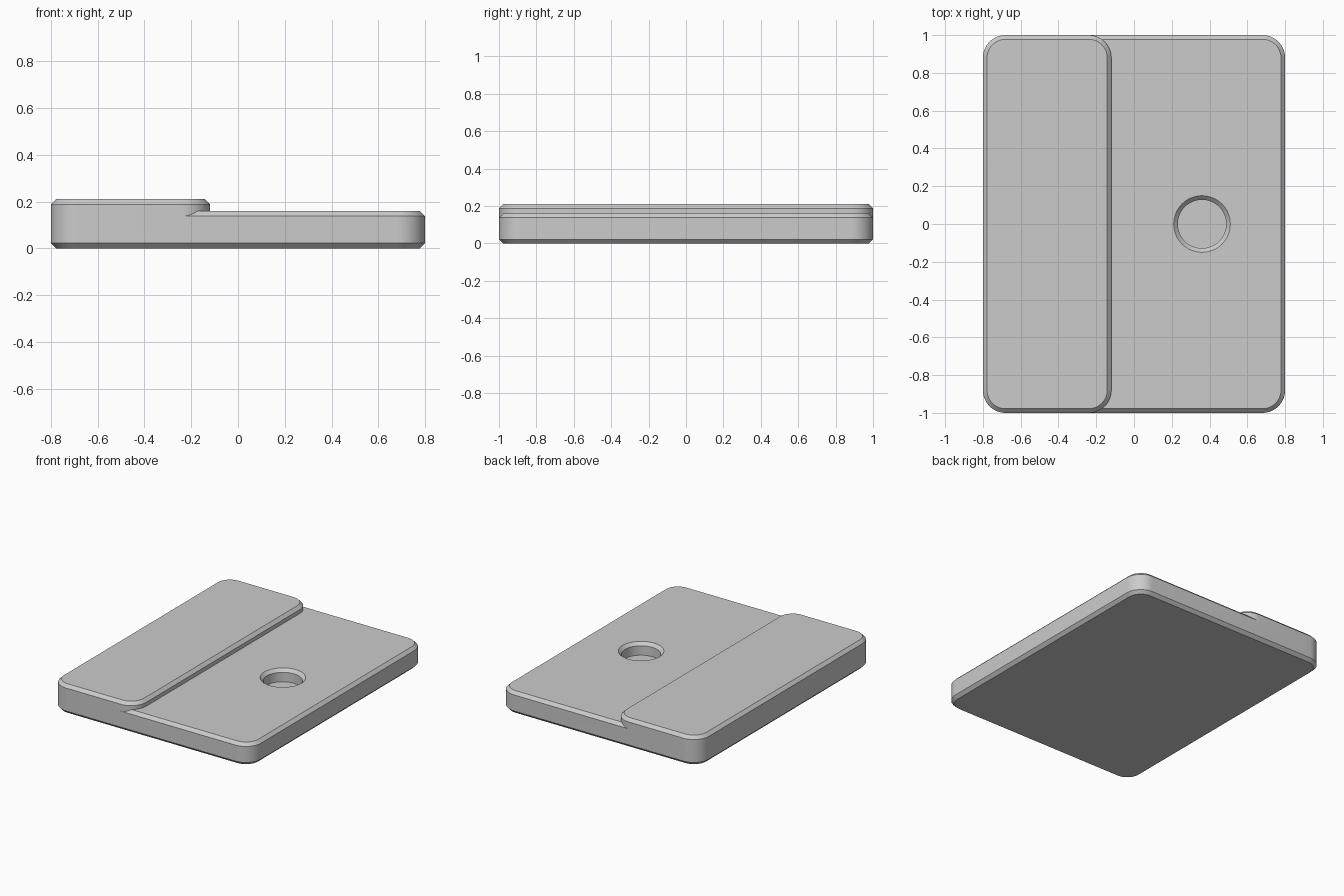
import bpy, bmesh, math

cube = bpy.data.objects.get("Cube")
if cube:
    bpy.data.objects.remove(cube, do_unlink=True)

CHAMFER = 0.022
RADIUS = 0.12

grey = bpy.data.materials.new("plain grey")
grey.use_nodes = True
colour = (0.6, 0.6, 0.6, 1)
grey.diffuse_color = colour
grey.node_tree.nodes["Principled BSDF"].inputs["Base Color"].default_value = colour


def rounded_rect(x0, x1, y0, y1, inset, steps=12):
    """Outline of a rounded rectangle, shrunk by inset."""
    points = []
    corners = [(x1, y1, -1, -1), (x0, y1, 1, -1), (x0, y0, 1, 1), (x1, y0, -1, 1)]
    for quarter, (x, y, sx, sy) in enumerate(corners):
        for i in range(steps + 1):
            a = math.pi / 2 * (quarter + i / steps)
            r = RADIUS - inset
            points.append((x + sx * RADIUS + r * math.cos(a),
                           y + sy * RADIUS + r * math.sin(a)))
    return points


def circle(x, y, r, steps=64):
    return [(x + r * math.cos(math.tau * i / steps),
             y + r * math.sin(math.tau * i / steps)) for i in range(steps)]


def stack(name, layers):
    """Closed solid skinned through (outline, height) layers."""
    bm = bmesh.new()
    rings = [[bm.verts.new((x, y, z)) for x, y in outline] for outline, z in layers]
    bm.faces.new(rings[0][::-1])
    bm.faces.new(rings[-1])
    for low, high in zip(rings, rings[1:]):
        for i in range(len(low)):
            j = (i + 1) % len(low)
            bm.faces.new((low[i], low[j], high[j], high[i]))
    mesh = bpy.data.meshes.new(name)
    bm.to_mesh(mesh)
    bm.free()
    mesh.materials.append(grey)
    obj = bpy.data.objects.new(name, mesh)
    bpy.context.collection.objects.link(obj)
    return obj


def slab(name, x0, x1, top):
    """Rounded slab with chamfered top and bottom rims."""
    profile = [(CHAMFER, 0), (0, CHAMFER), (0, top - CHAMFER), (CHAMFER, top)]
    return stack(name, [(rounded_rect(x0, x1, -1, 1, inset), z) for inset, z in profile])


def combine(target, tool, operation):
    mod = target.modifiers.new(operation.lower(), 'BOOLEAN')
    mod.operation = operation
    mod.solver = 'EXACT'
    mod.object = tool
    bpy.context.view_layer.objects.active = target
    bpy.ops.object.modifier_apply(modifier=mod.name)
    bpy.data.objects.remove(tool, do_unlink=True)


# Low plate with the taller slab along its right side
PLATE_TOP = 0.16
body = slab("stepped_plate", -0.8, 0.8, PLATE_TOP)
combine(body, slab("raised_slab", -0.8, -0.12, 0.21), 'UNION')

# Blind round recess with a chamfered rim
hole = [(0.128, 0.07), (0.128, PLATE_TOP - CHAMFER), (0.15, PLATE_TOP),
        (0.15, PLATE_TOP + 0.02)]
combine(body, stack("recess_cutter", [(circle(0.36, 0, r), z) for r, z in hole]),
        'DIFFERENCE')

# Smooth corners, crisp chamfers
bpy.ops.object.select_all(action='DESELECT')
body.select_set(True)
bpy.context.view_layer.objects.active = body
bpy.ops.object.shade_smooth_by_angle(angle=math.radians(25))
